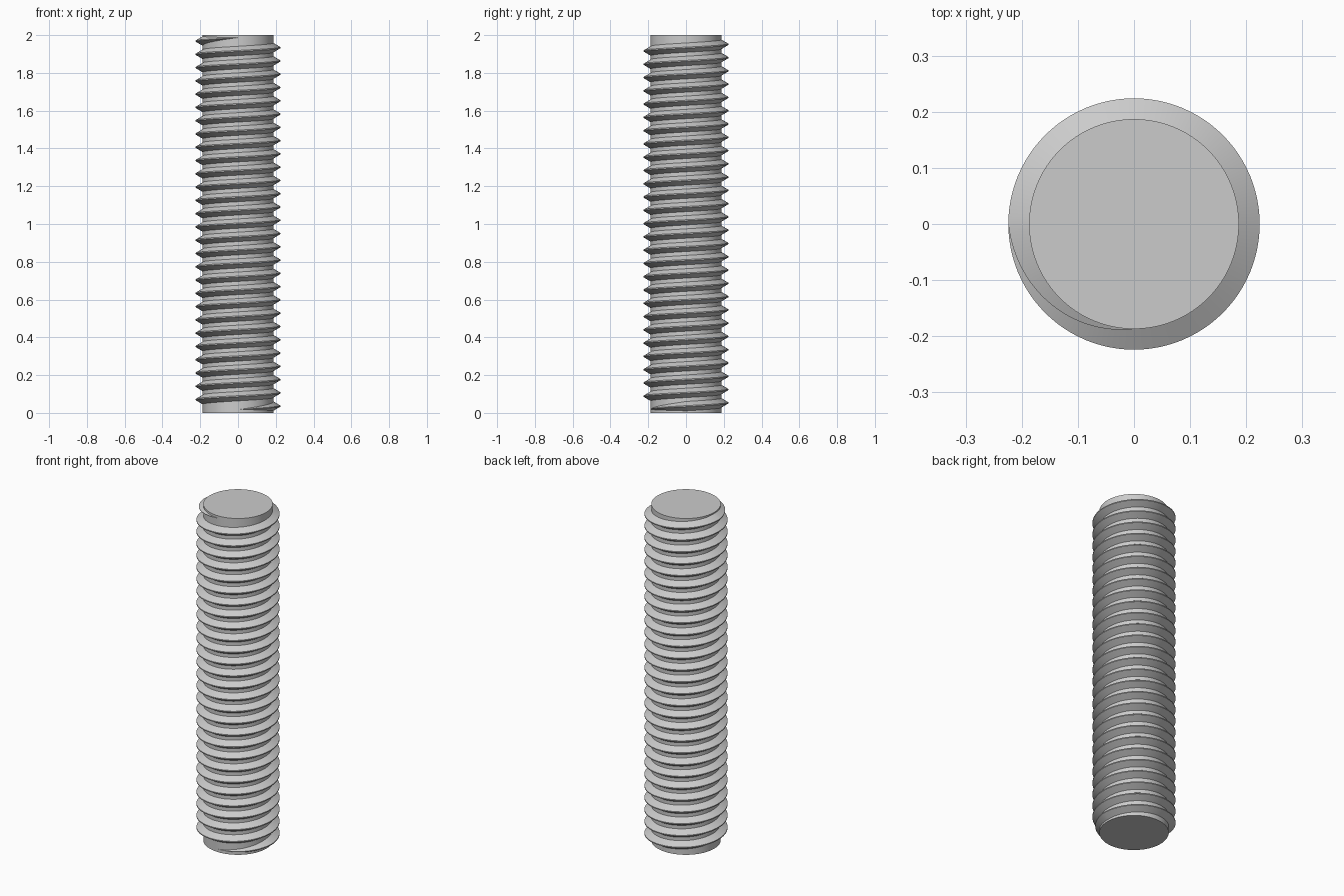
import bpy, bmesh, math

if "Cube" in bpy.data.objects:
    bpy.data.objects.remove(bpy.data.objects["Cube"])

LENGTH = 2.0
CORE_R = 0.187
CREST_R = 0.224
PITCH = 0.0703
TURNS = 28
START_Z = 0.018
HALF_BASE = 0.026
HALF_CREST = 0.003
STEPS = 96            # segments per turn

steel = bpy.data.materials.new("grey_steel")
steel.use_nodes = True
grey = (0.6, 0.6, 0.6, 1)
steel.diffuse_color = grey
steel.node_tree.nodes["Principled BSDF"].inputs["Base Color"].default_value = grey


def finish(name, bm):
    """Turn a bmesh into a smooth-shaded steel object with sharp edges kept."""
    bmesh.ops.recalc_face_normals(bm, faces=bm.faces)
    mesh = bpy.data.meshes.new(name)
    bm.to_mesh(mesh)
    bm.free()
    mesh.materials.append(steel)
    obj = bpy.data.objects.new(name, mesh)
    bpy.context.collection.objects.link(obj)
    bpy.ops.object.select_all(action="DESELECT")
    obj.select_set(True)
    bpy.context.view_layer.objects.active = obj
    bpy.ops.object.shade_smooth_by_angle(angle=math.radians(30))


# Plain rod core
bm = bmesh.new()
bmesh.ops.create_cone(bm, cap_ends=True, segments=STEPS, radius1=CORE_R,
                      radius2=CORE_R, depth=LENGTH)
bmesh.ops.translate(bm, verts=bm.verts, vec=(0, 0, LENGTH / 2))
finish("rod_core", bm)

# Right-handed ridge, fading into the core over a quarter turn at each end
bm = bmesh.new()
root_r = CORE_R - 0.002
previous = None
total = TURNS * STEPS
for i in range(total + 1):
    turn = i / STEPS
    fade = max(0.01, min(1, turn * 4, (TURNS - turn) * 4))
    angle = math.tau * turn - math.pi / 2
    crest_r = CORE_R + (CREST_R - CORE_R) * fade
    centre = START_Z + PITCH * turn
    profile = [(root_r, -HALF_BASE), (crest_r, -HALF_CREST),
               (crest_r, HALF_CREST), (root_r, HALF_BASE)]
    ring = [bm.verts.new((r * math.cos(angle), r * math.sin(angle),
                          centre + dz * fade)) for r, dz in profile]
    if previous:
        for k in range(4):
            n = (k + 1) % 4
            bm.faces.new((previous[k], ring[k], ring[n], previous[n]))
    if i in (0, total):
        bm.faces.new(ring)
    previous = ring
finish("thread_ridge", bm)
